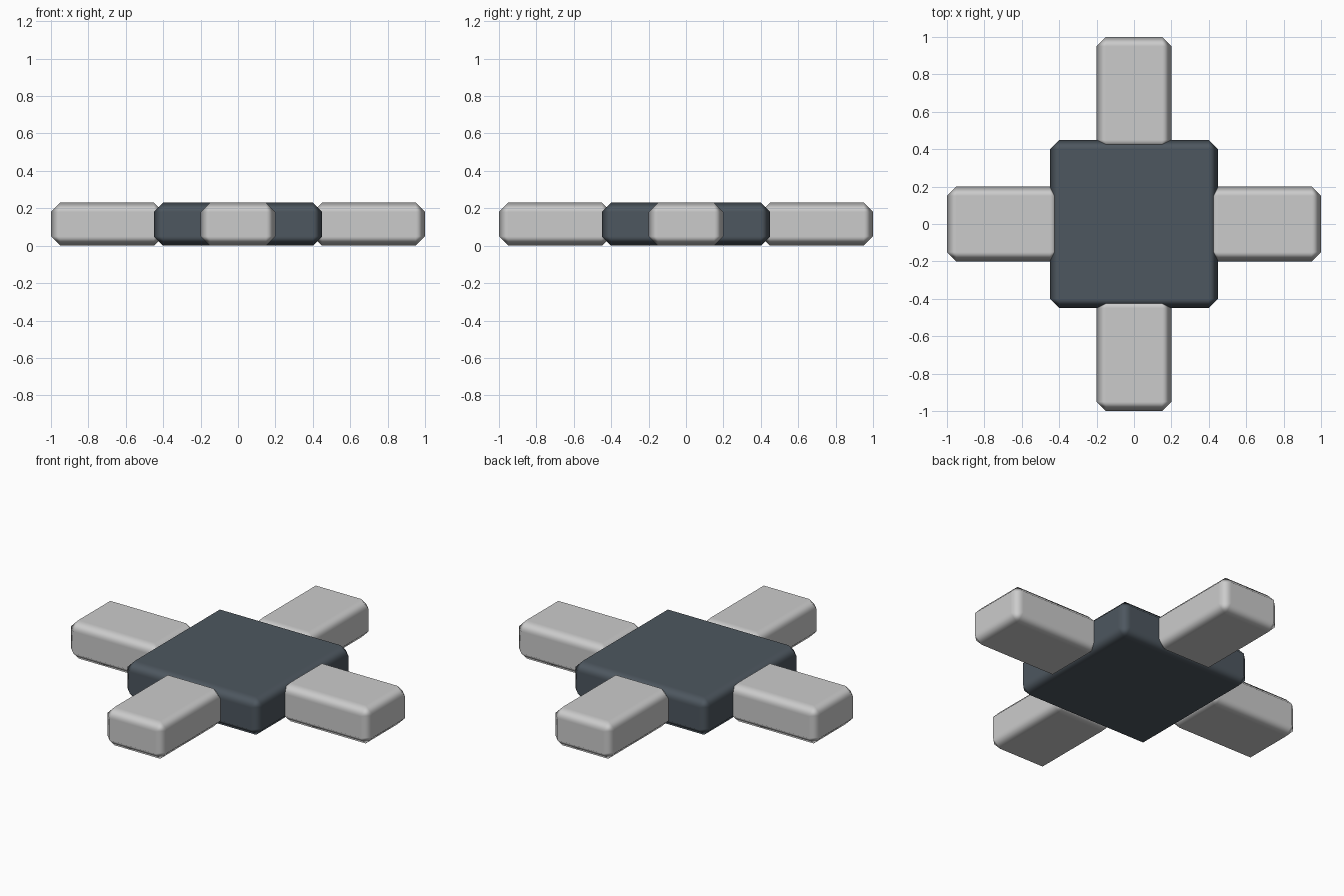
import bpy
import math
from mathutils import Vector

if "Cube" in bpy.data.objects:
    bpy.data.objects.remove(bpy.data.objects["Cube"])

HEIGHT = 0.23


def material(name, color):
    m = bpy.data.materials.new(name)
    m.diffuse_color = color
    m.use_nodes = True
    m.node_tree.nodes["Principled BSDF"].inputs["Base Color"].default_value = m.diffuse_color
    return m


def bevelled_box(name, size, center, angle=0.0, mat=None):
    bpy.ops.mesh.primitive_cube_add(size=1)
    ob = bpy.context.object
    ob.name = name
    for v in ob.data.vertices:
        v.co = Vector(a * b for a, b in zip(v.co, size))
    ob.location = center
    ob.rotation_euler.z = angle
    bpy.ops.object.shade_smooth()
    bev = ob.modifiers.new("chamfer", 'BEVEL')
    bev.width = 0.05
    bev.segments = 1
    bev.harden_normals = True
    if mat:
        ob.data.materials.append(mat)
    return ob


# Central square hub
dark = material("dark_slate", (0.075, 0.095, 0.115, 1))
bevelled_box("hub", (0.9, 0.9, HEIGHT), (0, 0, HEIGHT / 2), mat=dark)

# Four arms, each tucked slightly into the hub
for i, side in enumerate(("right", "back", "left", "front")):
    a = i * math.pi / 2
    bevelled_box(side + "_arm", (0.6, 0.4, HEIGHT),
                 (0.7 * math.cos(a), 0.7 * math.sin(a), HEIGHT / 2), a)
